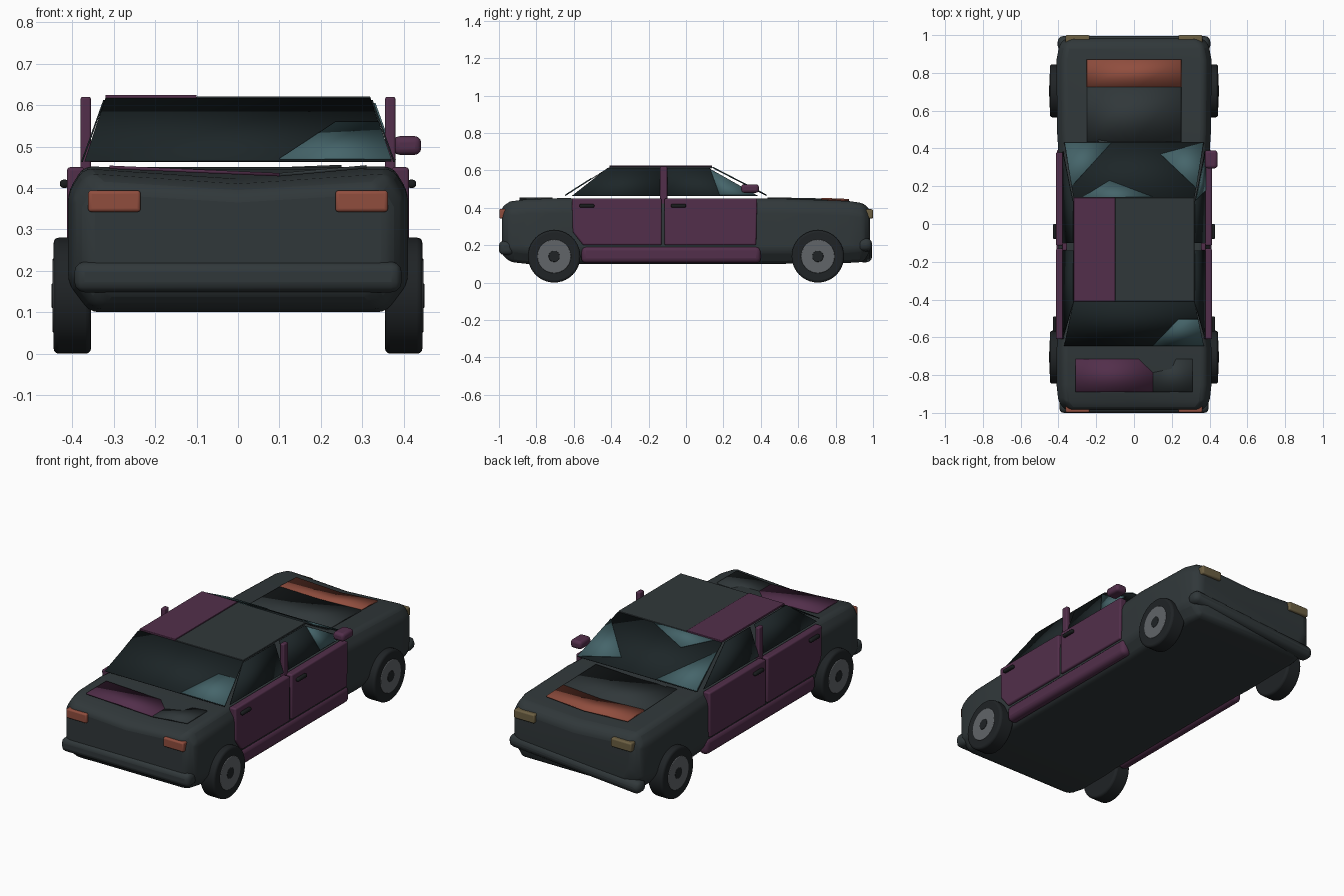
import bpy, bmesh, math
from mathutils import Vector, Matrix

if "Cube" in bpy.data.objects:
    bpy.data.objects.remove(bpy.data.objects["Cube"])


def mat(name, r, g, b):
    m = bpy.data.materials.new(name)
    m.diffuse_color = (r, g, b, 1)
    m.use_nodes = True
    m.node_tree.nodes["Principled BSDF"].inputs["Base Color"].default_value = m.diffuse_color
    return m


DARK = mat("dark_paint", .03, .039, .042)
PURPLE = mat("purple_paint", .085, .028, .07)
GLASS = mat("dark_glass", .012, .019, .021)
TEAL = mat("teal_glass", .06, .13, .145)
ORANGE = mat("orange", .28, .075, .048)
TAN = mat("tan", .15, .115, .055)
TYRE = mat("tyre", .014, .017, .019)
RIM = mat("rim", .12, .13, .14)
BLACK = mat("black_trim", .01, .012, .013)


def finish(ob, m, bevel=0, segs=3, thick=0):
    ob.data.materials.append(m)
    if thick:
        s = ob.modifiers.new("thickness", 'SOLIDIFY')
        s.thickness, s.offset = thick, 0
    if bevel:
        b = ob.modifiers.new("bevel", 'BEVEL')
        b.width, b.segments, b.limit_method = bevel, segs, 'ANGLE'
        b.angle_limit = math.radians(28)
    bpy.ops.object.select_all(action='DESELECT')
    ob.select_set(True)
    bpy.context.view_layer.objects.active = ob
    bpy.ops.object.shade_smooth_by_angle(angle=math.radians(35))
    return ob


def mesh(name, verts, faces, m, **kw):
    me = bpy.data.meshes.new(name)
    me.from_pydata(verts, [], faces)
    bm = bmesh.new()
    bm.from_mesh(me)
    bmesh.ops.recalc_face_normals(bm, faces=bm.faces)
    bm.to_mesh(me)
    bm.free()
    ob = bpy.data.objects.new(name, me)
    bpy.context.collection.objects.link(ob)
    return finish(ob, m, **kw)


def box(name, lo, hi, m, bevel=.01, tilt=0):
    lo, hi = Vector(lo), Vector(hi)
    bm = bmesh.new()
    bmesh.ops.create_cube(bm, size=1)
    bmesh.ops.scale(bm, vec=hi - lo, verts=bm.verts)
    me = bpy.data.meshes.new(name)
    bm.to_mesh(me)
    bm.free()
    ob = bpy.data.objects.new(name, me)
    ob.location = (lo + hi) / 2
    ob.rotation_euler.y = tilt
    bpy.context.collection.objects.link(ob)
    return finish(ob, m, bevel)


def sheet(name, pts, m, thick=.004):
    return mesh(name, pts, [range(len(pts))], m, thick=thick)


def cyl(name, x0, x1, y, z, r, m, bevel=0):
    bm = bmesh.new()
    bmesh.ops.create_cone(bm, cap_ends=True, segments=40, radius1=r, radius2=r, depth=abs(x1 - x0))
    bmesh.ops.rotate(bm, verts=bm.verts, matrix=Matrix.Rotation(math.pi / 2, 3, 'Y'))
    bmesh.ops.translate(bm, verts=bm.verts, vec=((x0 + x1) / 2, y, z))
    me = bpy.data.meshes.new(name)
    bm.to_mesh(me)
    bm.free()
    ob = bpy.data.objects.new(name, me)
    bpy.context.collection.objects.link(ob)
    return finish(ob, m, bevel)


# lower body lofted along y: (y, half width, bottom, top, dent depth)
stations = [(-.985, .365, .15, .405, .02), (-.94, .40, .11, .435, .025), (-.85, .41, .10, .447, .025),
            (-.66, .41, .10, .452, .008), (-.58, .40, .10, .45, 0), (.38, .40, .10, .45, 0),
            (.50, .408, .10, .45, .012), (.87, .41, .105, .437, .022), (.95, .395, .11, .425, .02),
            (.985, .36, .17, .39, .02)]
verts, faces = [], []
for y, w, zb, zt, d in stations:
    half = [(.87 * w, zb), (w, zb + .07), (w, zt - .06), (.91 * w, zt)]
    ring = half + [(0, zt - d)] + [(-x, z) for x, z in reversed(half)]
    verts += [(x, y, z) for x, z in ring]
n = 9
for i in range(len(stations) - 1):
    for j in range(n):
        k = (j + 1) % n
        faces.append((i * n + j, i * n + k, (i + 1) * n + k, (i + 1) * n + j))
faces += [tuple(range(n)), tuple(range(len(verts) - n, len(verts)))]
mesh("lower_body", verts, faces, DARK, bevel=.02)


# bonnet and boot lids: bent plates with a creased middle
def plate(name, xz, y0, y1, m, drop=0):
    vs = [(x, y0, z) for x, z in xz] + [(x, y1, z - drop) for x, z in xz]
    c = len(xz)
    mesh(name, vs, [(i, i + 1, c + i + 1, c + i) for i in range(c - 1)], m, thick=.008)


plate("bonnet_panel", [(-.25, .447), (0, .442), (.25, .452)], .435, .725, DARK, .006)
plate("bonnet_front_patch", [(-.25, .444), (.02, .432), (.25, .449)], .725, .87, ORANGE, .006)
plate("boot_panel_left", [(-.31, .45), (.1, .432)], -.89, -.715, PURPLE)
plate("boot_panel_right", [(.1, .432), (.31, .451)], -.89, -.715, DARK)


# windscreen and rear window with clear patches
def screen(name, pts, ya, yb, m, lift=0):
    f = lambda y: .465 + (ya - y) / (ya - yb) * .15 + lift
    sheet(name, [(x, y, f(y)) for x, y in pts], m)


W, R = (.43, .14), (-.645, -.41)
screen("windscreen", [(-.37, .43), (.37, .43), (.32, .14), (-.32, .14)], *W, GLASS)
screen("windscreen_patch_left", [(-.365, .43), (-.12, .43), (-.33, .2)], *W, TEAL, .004)
screen("windscreen_patch_right", [(.365, .43), (.14, .37), (.33, .19)], *W, TEAL, .004)
screen("windscreen_patch_middle", [(-.27, .143), (-.13, .23), (.1, .143)], *W, TEAL, .004)
screen("rear_window", [(-.37, -.645), (.37, -.645), (.32, -.41), (-.32, -.41)], *R, GLASS)
screen("rear_window_patch", [(.1, -.644), (.235, -.505), (.34, -.505), (.37, -.644)], *R, TEAL, .004)

# roof
box("roof_left", (-.32, -.41, .614), (-.1, .14, .625), PURPLE, .003)
box("roof_right", (-.1, -.41, .611), (.32, .14, .621), DARK, .003)


# side windows leaning inward
def side_glass(name, s, pts, m, out=0):
    sheet(name, [(s * (.378 + out - (z - .46) * .36), y, z) for y, z in pts], m)


DOORS = {"rear": [(-.55, .2), (-.605, .27), (-.61, .45), (-.13, .45), (-.13, .2)],
         "front": [(-.115, .2), (-.115, .45), (.38, .45), (.375, .2)]}
WINDOWS = {"rear": [(-.61, .463), (-.42, .612), (-.14, .612), (-.14, .463)],
           "front": [(-.1, .463), (-.1, .612), (.12, .612), (.385, .463)]}

for side, s in (("left", -1), ("right", 1)):
    for pos, pts in WINDOWS.items():
        side_glass(f"{pos}_{side}_window", s, pts, GLASS)
    # doors
    for pos, pts in DOORS.items():
        c = len(pts)
        vs = [(s * x, y, z) for x in (.37, .413) for y, z in pts]
        fs = [range(c), range(c, 2 * c)] + [(i, (i + 1) % c, c + (i + 1) % c, c + i) for i in range(c)]
        mesh(f"{pos}_{side}_door", vs, [tuple(f) for f in fs], PURPLE, bevel=.008)
    # handles
    for y in (-.53, -.04):
        a, b = sorted((s * .408, s * .43))
        box(f"{side}_door_handle", (a, y - .04, .4), (b, y + .04, .42), BLACK, .008)
    # sill and centre pillar
    a, b = sorted((s * .35, s * .41))
    box(f"{side}_sill", (a, -.56, .105), (b, .40, .195), PURPLE, .025)
    a, b = sorted((s * .355, s * .38))
    box(f"{side}_centre_pillar", (a, -.14, .2), (b, -.1, .62), PURPLE, .006)
    # lamps
    a, b = sorted((s * .235, s * .362))
    box(f"{side}_tail_lamp", (a, -.998, .342), (b, -.95, .394), ORANGE, .008)
    box(f"{side}_head_lamp", (a, .95, .342), (b, 1.0, .392), TAN, .008)
    # wheels
    for pos, y in (("rear", -.705), ("front", .705)):
        cyl(f"{pos}_{side}_tyre", s * .355, s * .445, y, .14, .14, TYRE, .012)
        cyl(f"{pos}_{side}_rim", s * .40, s * .448, y, .14, .09, RIM, .004)
        cyl(f"{pos}_{side}_hub", s * .42, s * .45, y, .14, .03, TYRE, .003)

side_glass("front_right_window_patch", 1, [(.13, .605), (.235, .545), (.375, .467), (.18, .467)], TEAL, .004)

# bumpers (the front one hangs crooked) and the single side mirror
box("rear_bumper", (-.395, -1.0, .148), (.395, -.92, .222), DARK, .025)
box("front_bumper", (-.405, .915, .138), (.405, .995, .208), DARK, .03, tilt=-.08)
box("side_mirror", (.375, .295, .48), (.442, .39, .525), PURPLE, .015)
